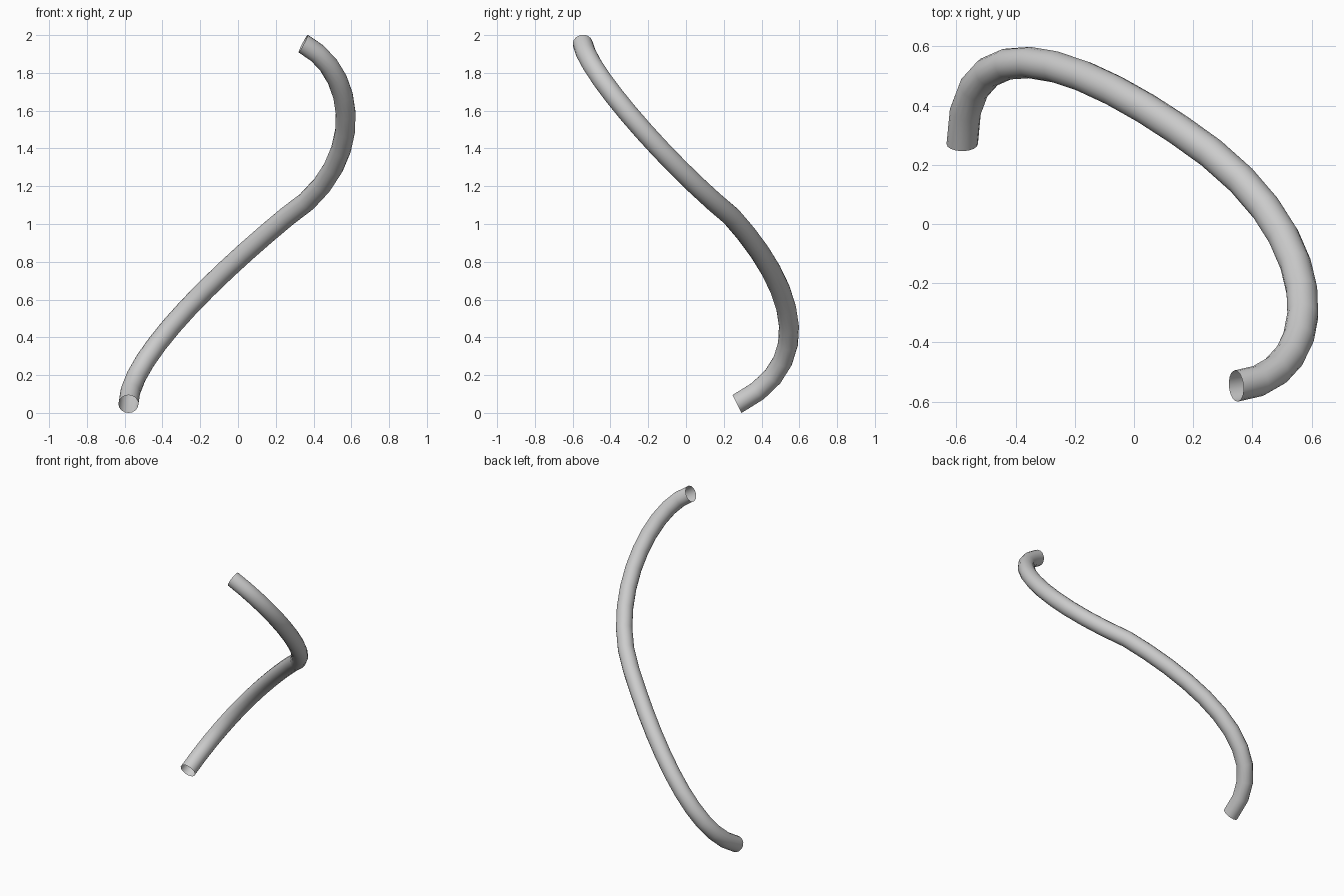
import bpy

if "Cube" in bpy.data.objects:
    bpy.data.objects.remove(bpy.data.objects["Cube"])

# Three-point Bezier path: (left handle, knot, right handle)
PATH = [
    ((-0.58, -0.18, -0.18), (-0.58, 0.27, 0.047), (-0.58, 0.73, 0.28)),
    ((-0.14, 0.54, 0.71), (0.26, 0.24, 1.04), (0.68, -0.09, 1.31)),
    ((0.64, -0.52, 1.80), (0.345, -0.547, 1.955), (0.05, -0.57, 2.11)),
]

# Open-ended tube swept along the path
curve = bpy.data.curves.new("bent_tube", 'CURVE')
curve.dimensions = '3D'
curve.resolution_u = 11
curve.bevel_depth = 0.053
curve.bevel_resolution = 6
curve.use_fill_caps = False

spline = curve.splines.new('BEZIER')
spline.bezier_points.add(len(PATH) - 1)
for point, (left, knot, right) in zip(spline.bezier_points, PATH):
    point.handle_left_type = point.handle_right_type = 'FREE'
    point.co = knot
    point.handle_left = left
    point.handle_right = right
spline.use_smooth = True

tube = bpy.data.objects.new("bent_tube", curve)
bpy.context.collection.objects.link(tube)

# Convert to a smooth-shaded mesh
bpy.context.view_layer.objects.active = tube
tube.select_set(True)
bpy.ops.object.convert(target='MESH')
bpy.ops.object.shade_smooth()
